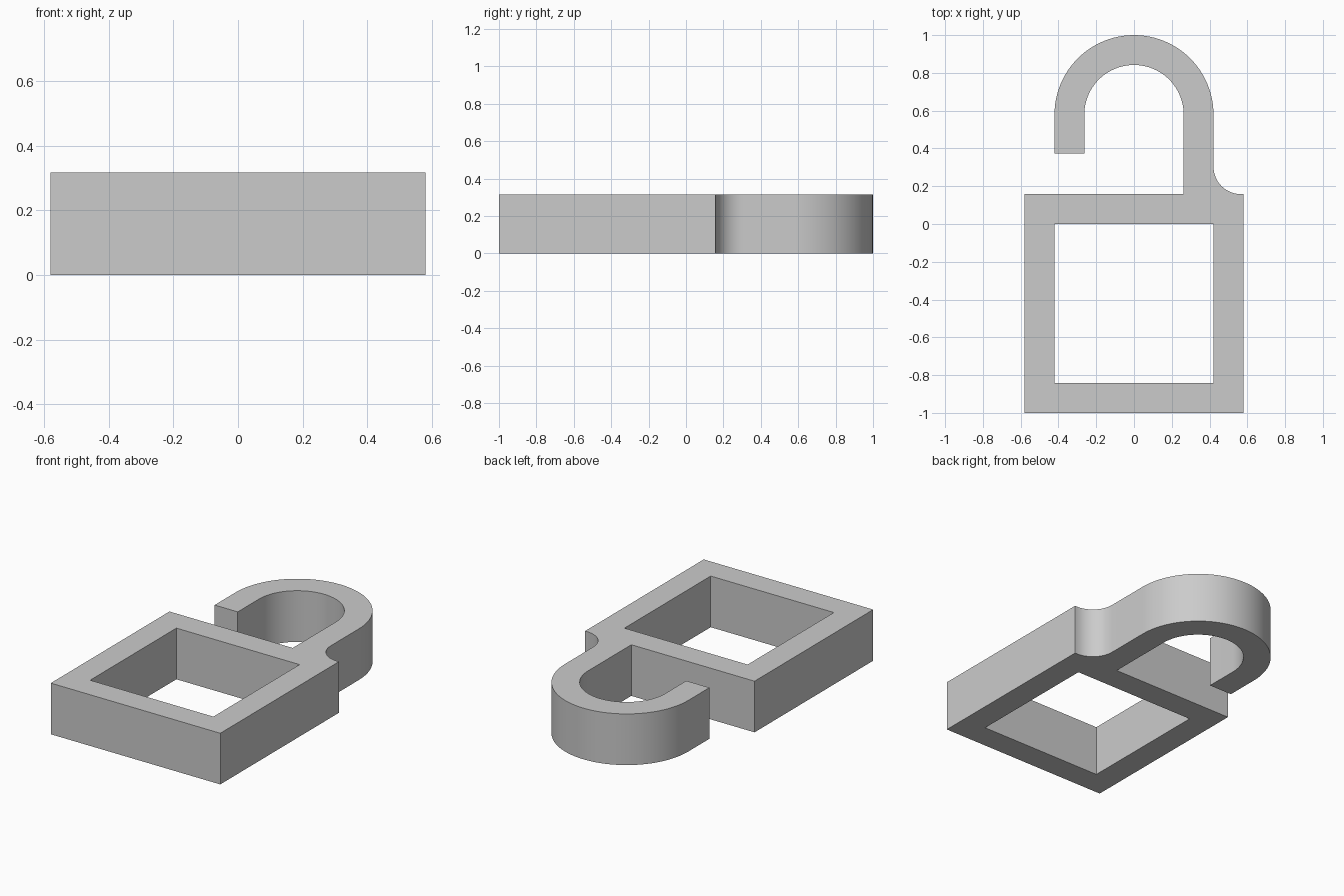
import bpy
import bmesh
from math import cos, sin, radians

cube = bpy.data.objects.get("Cube")
if cube:
    bpy.data.objects.remove(cube, do_unlink=True)

WALL = 0.158            # thickness of frame and hook bars
HEIGHT = 0.316
HALF_W = 0.579          # frame half width
FRAME_TOP = 0.158
HOOK_R = 0.421          # outer radius of hook
HOOK_Y = 1 - HOOK_R     # centre of hook bend
HOOK_END = 0.373
FILLET = 0.145


def arc(cx, cy, r, start, end, steps):
    """Points along an arc, angles in degrees."""
    angles = [radians(start + (end - start) * i / steps) for i in range(steps + 1)]
    return [(cx + r * cos(a), cy + r * sin(a)) for a in angles]


def add_loop(bm, points):
    verts = [bm.verts.new((x, y, 0)) for x, y in points]
    return [bm.edges.new((v, verts[i - 1])) for i, v in enumerate(verts)]


# Outer outline: frame corners, fillet, hook bend out and back
inner_r = HOOK_R - WALL
outline = [(-HALF_W, -1), (HALF_W, -1), (HALF_W, FRAME_TOP)]
outline += arc(HOOK_R + FILLET, FRAME_TOP + FILLET, FILLET, 270, 180, 12)
outline += arc(0, HOOK_Y, HOOK_R, 0, 180, 48)
outline += [(-HOOK_R, HOOK_END), (-inner_r, HOOK_END)]
outline += arc(0, HOOK_Y, inner_r, 180, 0, 48)
outline += [(inner_r, FRAME_TOP), (-HALF_W, FRAME_TOP)]

# Square opening in the frame
half_in = HALF_W - WALL
opening = [(-half_in, WALL - 1), (half_in, WALL - 1), (half_in, 0), (-half_in, 0)]

# Fill the profile and raise it to full height
bm = bmesh.new()
edges = add_loop(bm, outline) + add_loop(bm, opening)
bmesh.ops.triangle_fill(bm, edges=edges, use_beauty=True, use_dissolve=False)
raised = bmesh.ops.extrude_face_region(bm, geom=bm.faces[:], use_keep_orig=True)
top_verts = [g for g in raised["geom"] if isinstance(g, bmesh.types.BMVert)]
bmesh.ops.translate(bm, verts=top_verts, vec=(0, 0, HEIGHT))
bmesh.ops.recalc_face_normals(bm, faces=bm.faces[:])

mesh = bpy.data.meshes.new("frame_with_hook")
bm.to_mesh(mesh)
bm.free()
body = bpy.data.objects.new("frame_with_hook", mesh)
bpy.context.collection.objects.link(body)

# Plain grey material
grey = bpy.data.materials.new("light_grey")
grey.use_nodes = True
colour = (0.6, 0.6, 0.6, 1)
grey.diffuse_color = colour
grey.node_tree.nodes["Principled BSDF"].inputs["Base Color"].default_value = colour
mesh.materials.append(grey)

# Smooth bends, sharp corners
bpy.ops.object.select_all(action="DESELECT")
body.select_set(True)
bpy.context.view_layer.objects.active = body
bpy.ops.object.shade_smooth_by_angle(angle=radians(30))
